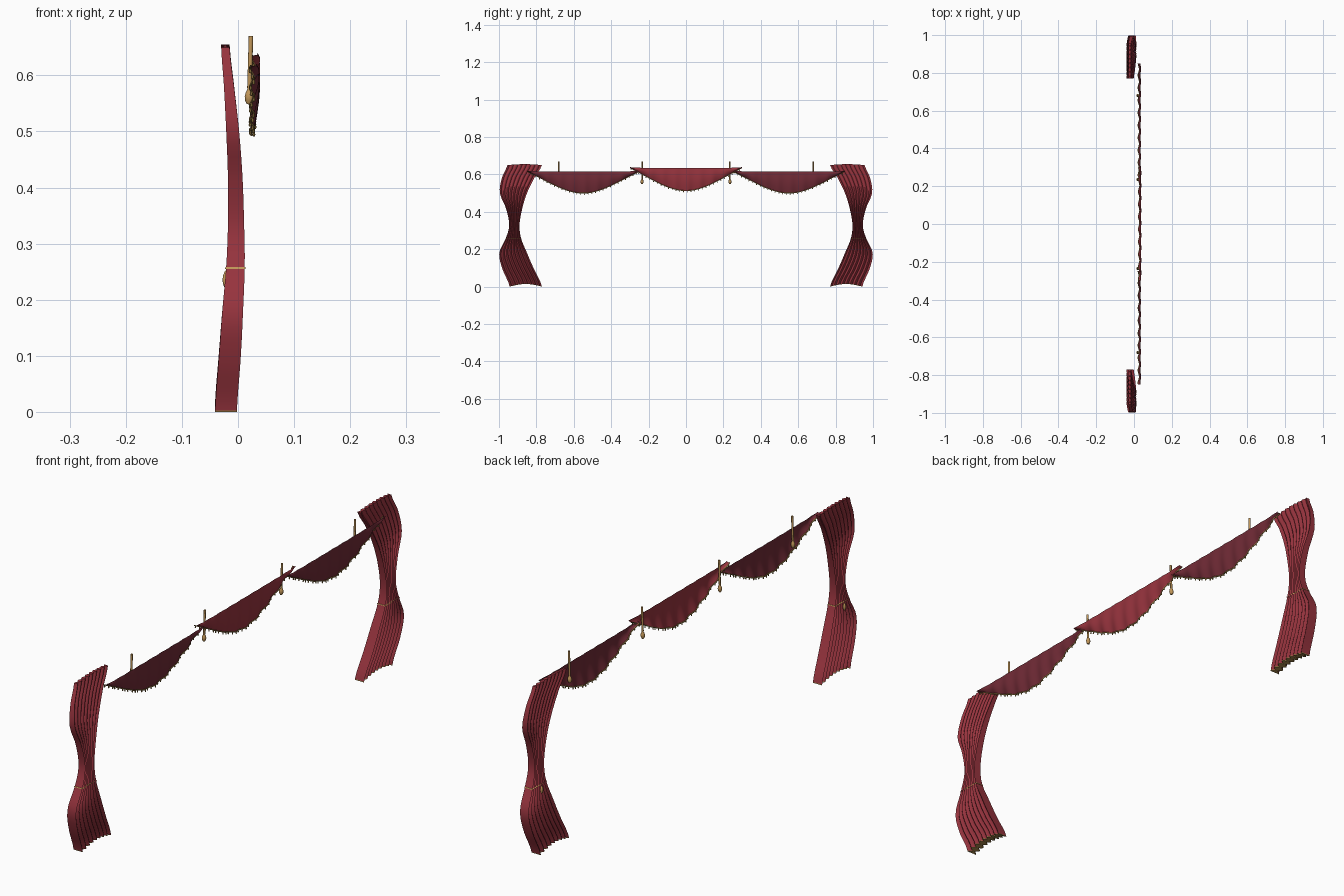
import bpy, bmesh, math
from mathutils import Vector

if "Cube" in bpy.data.objects:
    bpy.data.objects.remove(bpy.data.objects["Cube"])


def material(name, rgb):
    m = bpy.data.materials.new(name)
    m.use_nodes = True
    m.diffuse_color = (*rgb, 1)
    m.node_tree.nodes["Principled BSDF"].inputs["Base Color"].default_value = (*rgb, 1)
    return m


RED = material("curtain red", (0.31, 0.034, 0.048))
DARK = material("deep red", (0.165, 0.024, 0.037))
GOLD = material("gold", (0.54, 0.31, 0.10))
FRINGE = material("old gold", (0.36, 0.225, 0.065))


def finish(name, bm, mats, angle=40):
    bmesh.ops.recalc_face_normals(bm, faces=bm.faces)
    me = bpy.data.meshes.new(name)
    bm.to_mesh(me)
    bm.free()
    ob = bpy.data.objects.new(name, me)
    bpy.context.collection.objects.link(ob)
    for m in mats:
        me.materials.append(m)
    bpy.ops.object.select_all(action='DESELECT')
    ob.select_set(True)
    bpy.context.view_layer.objects.active = ob
    bpy.ops.object.shade_smooth_by_angle(angle=math.radians(angle))


def loft(bm, rings, closed):
    """Skin rows of points; returns the vertex rows and the faces of each band."""
    rows = [[bm.verts.new(p) for p in r] for r in rings]
    bands = []
    for a, b in zip(rows, rows[1:]):
        n = len(a)
        bands.append([bm.faces.new((a[i], a[(i + 1) % n], b[(i + 1) % n], b[i]))
                      for i in range(n if closed else n - 1)])
    return rows, bands


# Curtain outline: height, inner y, outer y, back x, front x
KEYS = [(0.00, .770, .943, -.041, -.002), (0.10, .815, .983, -.034, .005),
        (0.18, .850, .998, -.028, .009), (0.26, .882, .963, -.021, .012),
        (0.33, .890, .945, -.018, .011), (0.42, .875, .963, -.018, .008),
        (0.50, .850, .995, -.021, .002), (0.58, .812, .985, -.025, -.007),
        (0.65, .770, .955, -.030, -.015)]


def outline(z):
    """Smooth interpolation through the outline keys."""
    i = max(k for k in range(len(KEYS) - 1) if KEYS[k][0] <= z)
    p0, p1, p2, p3 = (Vector(KEYS[min(max(i + d, 0), len(KEYS) - 1)][1:]) for d in (-1, 0, 1, 2))
    t = (z - KEYS[i][0]) / (KEYS[i + 1][0] - KEYS[i][0])
    return p1 + (p2 - p0) * t / 2 + (p0 * 2 - p1 * 5 + p2 * 4 - p3) * t * t / 2 \
        + (p1 * 3 - p0 - p2 * 3 + p3) * t ** 3 / 2


PLEATS, STEPS = 8, 6


def section(z, side, grow=0):
    """Pleated cross-section of a curtain at one height."""
    y0, y1, x0, x1 = outline(z)
    y0, y1, x0, x1 = y0 - grow, y1 + grow, x0 - grow, x1 + grow
    n = PLEATS * STEPS
    front, back = [], []
    for i in range(n + 1):
        u = i / n
        y = side * (y0 + (y1 - y0) * u)
        depth = 0.42 * (x1 - x0) * (1 - abs(math.cos(math.pi * PLEATS * u)))
        arch = math.sin(math.pi * u) * (0.014 * max(0, 1 - z / 0.2) + 0.005 * max(0, z - 0.5) / 0.15)
        front.append((x1 - depth, y, z + arch))
        back.append((x0 + depth, y, z + arch))
    return front + back[::-1]


def curtain(name, side):
    bm = bmesh.new()
    heights = [0, 0.003] + [0.65 * i / 30 for i in range(1, 31)]
    rows, bands = loft(bm, [section(z, side) for z in heights], True)
    # Gold hem and closed ends
    for f in bands[0]:
        f.material_index = 1
    n = len(rows[0])
    for row, mat in ((rows[0], 1), (rows[-1], 0)):
        for i in range(n // 2 - 1):
            f = bm.faces.new((row[i], row[i + 1], row[n - 2 - i], row[n - 1 - i]))
            f.material_index = mat
    finish(name, bm, [RED, FRINGE])
    # Tie band around the waist
    bm = bmesh.new()
    loft(bm, [section(z, side, g) for z, g in ((.255, 0), (.255, .0015), (.258, .0015), (.258, 0))], True)
    finish(name + "_tie_band", bm, [GOLD])


def turned(name, profile, center, mat, lean=0):
    """Solid of revolution about a vertical axis from (radius, z) points."""
    bm = bmesh.new()
    n = 12
    loft(bm, [[(center[0] + lean * z + r * math.cos(a * math.tau / n),
                center[1] + r * math.sin(a * math.tau / n), center[2] + z)
               for a in range(n)] for r, z in profile], True)
    bmesh.ops.remove_doubles(bm, verts=bm.verts, dist=0.00001)
    finish(name, bm, [mat])


BULB = [(0, 0), (.004, .001), (.007, .007), (.008, .014), (.0065, .021), (.0035, .027)]

for label, side in (("back", 1), ("front", -1)):
    curtain(label + "_curtain", side)
    turned(label + "_curtain_tassel", [(r * .7, z) for r, z in BULB] + [(0, .03)],
           (-.022, side * .922 - .012, .222), GOLD)


def swag(name, yc, top, drop, mat, shift):
    """Hanging cloth with a straight top, soft folds, a sagging hem and a fringe."""
    half, cols, levels = 0.3, 90, 10

    def point(u, f):
        t = 1 - abs(u)
        sag = drop * (0.65 * math.sin(math.pi / 2 * t) + 0.35 * t * t * (3 - 2 * t)) + 0.004
        fold = math.sin(u * half / 0.066 * math.tau + 1)
        belly = 0.004 * math.sin(math.pi * f) - 0.008 * f * f
        return Vector((0.034 + shift + belly + (0.0008 + 0.0026 * f) * fold,
                       yc + u * half, top + 0.004 * abs(u) ** 8 - f * sag))

    us = [2 * i / cols - 1 for i in range(cols + 1)]
    bm = bmesh.new()
    loft(bm, [[point(u, j / levels) for u in us] for j in range(levels + 1)], False)
    finish(name, bm, [mat], 60)

    # Braid along the lower edge
    bm = bmesh.new()
    r = 0.0024
    loft(bm, [[point(u, 1) + Vector((r * math.cos(a * math.pi / 3), 0, r * math.sin(a * math.pi / 3)))
               for a in range(6)] for u in us], True)
    # Small hanging tufts
    for u in us[1::3]:
        p = point(u, 1)
        loft(bm, [[p + Vector((w * math.cos(a * math.pi / 3), w * math.sin(a * math.pi / 3), z))
                   for a in range(6)] for w, z in ((.0012, 0), (.0027, -.006), (.0014, -.009))], True)
    finish(name + "_fringe", bm, [FRINGE])


swag("middle_swag", 0, 0.635, 0.118, RED, 0.001)
for label, side in (("back", 1), ("front", -1)):
    swag(label + "_swag", side * 0.55, 0.616, 0.112, DARK, -0.001)

# Hanging cords with tassels on the valance
for i, y in enumerate((-0.68, -0.235, 0.235, 0.68)):
    turned("valance_tassel_%d" % (i + 1), BULB + [(.004, .03), (.004, .122), (0, .122)],
           (.0195, y, .548), GOLD, 0.03)
